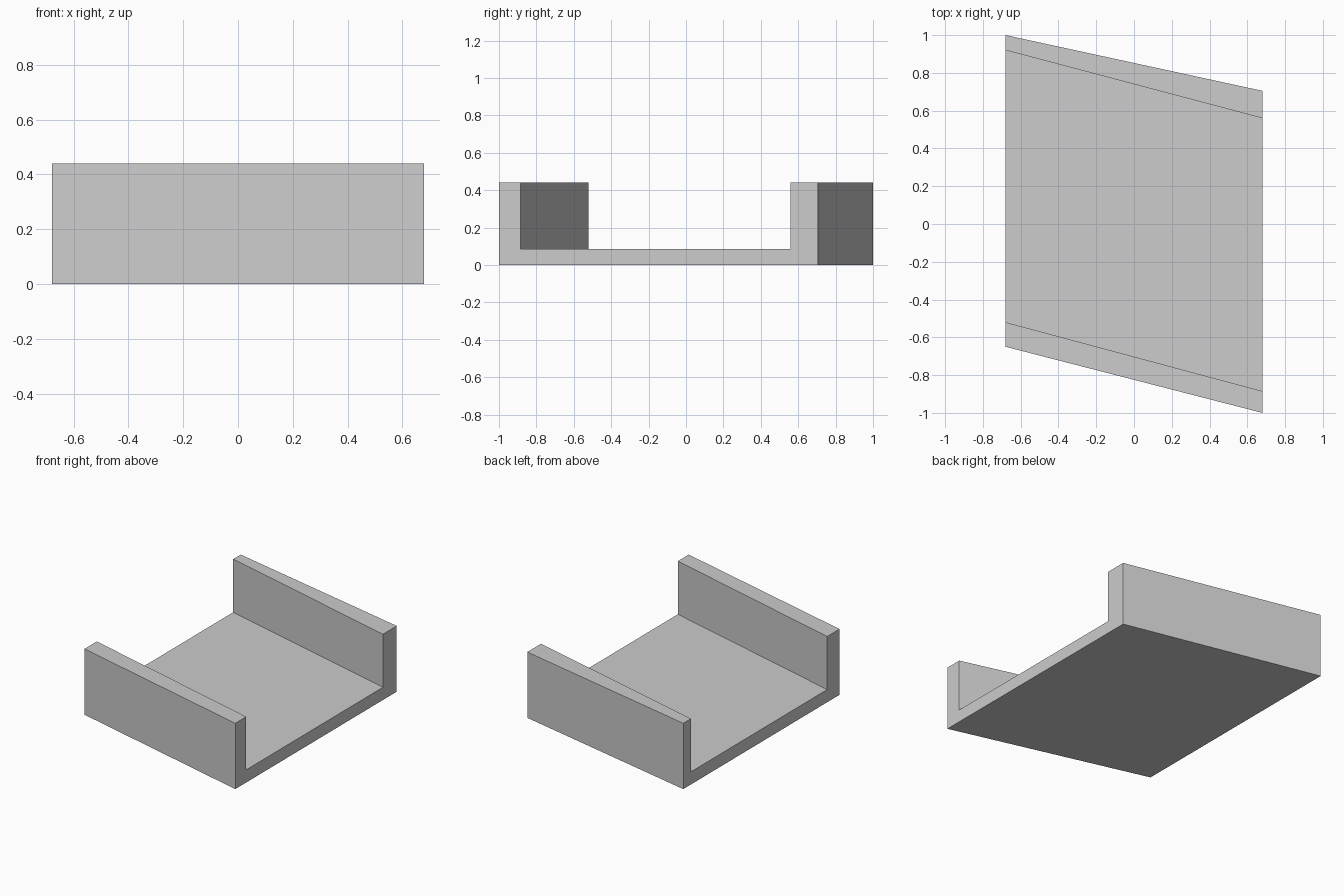
import bpy
import bmesh

cube = bpy.data.objects.get("Cube")
if cube:
    bpy.data.objects.remove(cube, do_unlink=True)

HALF_WIDTH = 0.68
HEIGHT = 0.44
FLOOR = 0.085


def channel_profile(bm, x, front, inner_front, inner_back, back):
    """U-shaped cross-section at one end of the channel."""
    points = [(front, 0), (back, 0), (back, HEIGHT), (inner_back, HEIGHT),
              (inner_back, FLOOR), (inner_front, FLOOR),
              (inner_front, HEIGHT), (front, HEIGHT)]
    return [bm.verts.new((x, y, z)) for y, z in points]


# Plain grey material
grey = bpy.data.materials.new("light grey")
grey.use_nodes = True
colour = (0.604, 0.604, 0.604, 1)
grey.diffuse_color = colour
grey.node_tree.nodes["Principled BSDF"].inputs["Base Color"].default_value = colour

# Skewed channel: two end profiles joined by flat sides
bm = bmesh.new()
right = channel_profile(bm, -HALF_WIDTH, -0.65, -0.52, 0.92, 1.0)
left = channel_profile(bm, HALF_WIDTH, -1.0, -0.885, 0.56, 0.705)
bm.faces.new(right)
bm.faces.new(left)
for i in range(len(right)):
    j = (i + 1) % len(right)
    bm.faces.new((right[i], right[j], left[j], left[i]))
bmesh.ops.recalc_face_normals(bm, faces=bm.faces)

mesh = bpy.data.meshes.new("skewed_channel")
bm.to_mesh(mesh)
bm.free()
mesh.materials.append(grey)
channel = bpy.data.objects.new("skewed_channel", mesh)
bpy.context.collection.objects.link(channel)
